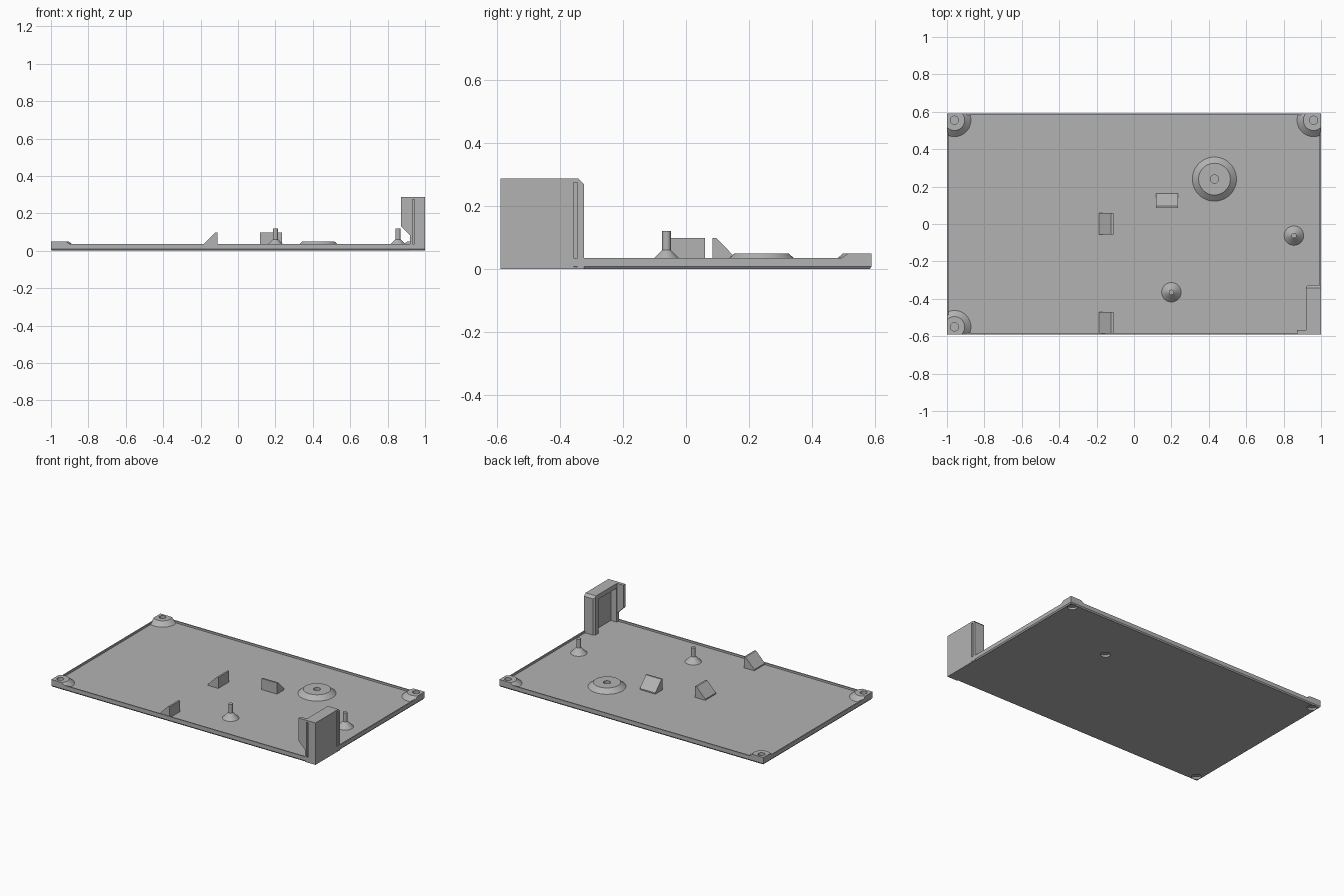
import bpy, bmesh, math
from mathutils import Vector, Matrix

if "Cube" in bpy.data.objects:
    bpy.data.objects.remove(bpy.data.objects["Cube"], do_unlink=True)

GREY = bpy.data.materials.new("plain grey")
GREY.use_nodes = True
GREY.diffuse_color = (0.45, 0.45, 0.45, 1)
GREY.node_tree.nodes["Principled BSDF"].inputs["Base Color"].default_value = (0.45, 0.45, 0.45, 1)

W, D = 1.0, 0.59       # half sizes of the plate
FLOOR, RIM = 0.022, 0.035


def finish(name, bm):
    bmesh.ops.recalc_face_normals(bm, faces=bm.faces)
    me = bpy.data.meshes.new(name)
    bm.to_mesh(me)
    bm.free()
    me.materials.append(GREY)
    ob = bpy.data.objects.new(name, me)
    bpy.context.collection.objects.link(ob)
    return ob


def box(name, lo, hi):
    bm = bmesh.new()
    lo, hi = Vector(lo), Vector(hi)
    bmesh.ops.create_cube(bm, size=1, matrix=Matrix.Translation((lo + hi) / 2)
                          @ Matrix.Diagonal((*(hi - lo), 1)))
    return finish(name, bm)


def prism(name, outline, shift):
    """Flat 3D outline pushed along the shift vector."""
    bm = bmesh.new()
    face = bm.faces.new([bm.verts.new(p) for p in outline])
    ext = bmesh.ops.extrude_face_region(bm, geom=[face])["geom"]
    bmesh.ops.translate(bm, vec=shift, verts=[g for g in ext if isinstance(g, bmesh.types.BMVert)])
    if not any(len(f.verts) == len(outline) and f is not face and f in ext for f in bm.faces):
        bmesh.ops.holes_fill(bm, edges=bm.edges)
    return finish(name, bm)


def lathe(name, profile, x, y, steps=48):
    """Closed (radius, height) profile turned around a vertical axis."""
    bm = bmesh.new()
    rings = []
    for r, z in profile:
        if r == 0:
            rings.append([bm.verts.new((x, y, z))] * steps)
        else:
            rings.append([bm.verts.new((x + r * math.cos(2 * math.pi * i / steps),
                                        y + r * math.sin(2 * math.pi * i / steps), z))
                          for i in range(steps)])
    for a, b in zip(rings, rings[1:] + rings[:1]):
        for i in range(steps):
            j = (i + 1) % steps
            vs = list(dict.fromkeys((a[i], a[j], b[j], b[i])))
            if len(vs) > 2:
                bm.faces.new(vs)
    return finish(name, bm)


def activate(ob):
    bpy.ops.object.select_all(action="DESELECT")
    ob.select_set(True)
    bpy.context.view_layer.objects.active = ob


def boolean(ob, tool, op="DIFFERENCE"):
    activate(ob)
    m = ob.modifiers.new("cut", "BOOLEAN")
    m.operation, m.object, m.solver = op, tool, "EXACT"
    bpy.ops.object.modifier_apply(modifier=m.name)
    bpy.data.objects.remove(tool, do_unlink=True)


def smooth(ob):
    activate(ob)
    bpy.ops.object.shade_smooth_by_angle(angle=math.radians(30))


# Base plate: chamfered lower edge, thin raised rim, sunken floor
bm = bmesh.new()
loops = []
for inset, z in ((0.006, 0.0), (0.0, 0.008), (0.0, RIM), (0.008, RIM), (0.008, FLOOR)):
    loops.append([bm.verts.new((sx * (W - inset), sy * (D - inset), z))
                  for sx, sy in ((-1, -1), (1, -1), (1, 1), (-1, 1))])
for a, b in zip(loops, loops[1:]):
    for i in range(4):
        j = (i + 1) % 4
        bm.faces.new((a[i], a[j], b[j], b[i]))
bm.faces.new(loops[0])
bm.faces.new(loops[-1])
plate = finish("base_plate", bm)

# Screw bosses, three in the corners and one wide one, with recesses underneath
bosses = (("back_right_boss", -0.96, 0.555, 0.055), ("back_left_boss", 0.96, 0.555, 0.055),
          ("front_right_boss", -0.96, -0.55, 0.055), ("wide_boss", 0.43, 0.24, 0.085))
for name, x, y, r in bosses:
    boss = lathe(name, [(0.022, 0.018), (0.022, 0.05), (r, 0.05), (r + 0.033, FLOOR),
                        (r + 0.033, 0.018)], x, y)
    if name != "wide_boss":
        boolean(boss, box("clip", (-W, -D, 0.01), (W, D, 0.1)), "INTERSECT")
    smooth(boss)
    boolean(plate, lathe("recess", [(0, -0.02), (0.03, -0.02), (0.03, 0.014), (0, 0.014)], x, y, 32))

# Locating pins on conical feet
for name, x, y in (("front_pin", 0.2, -0.365), ("side_pin", 0.855, -0.062)):
    smooth(lathe(name, [(0, 0.018), (0.052, 0.018), (0.052, FLOOR), (0.014, 0.06),
                        (0.014, 0.12), (0, 0.12)], x, y))

# Wedge shaped stops
WEDGE = ((0.0, 0.018), (0.0, 0.098), (0.012, 0.098), (0.078, 0.03), (0.078, 0.018))
for name, y in (("front_wedge", -0.585), ("middle_wedge", -0.055)):
    prism(name, [(-0.11 - u, y, z) for u, z in WEDGE], (0, 0.115, 0))
prism("cross_wedge", [(0.118, 0.085 + u, z) for u, z in WEDGE], (0.118, 0, 0))

# Corner post: side block with chamfered back top corner
side = prism("post_side_wall", [(0.92, -D, 0), (0.92, -0.325, 0), (0.92, -0.325, 0.27),
                                (0.92, -0.342, 0.287), (0.92, -D, 0.287)], (0.08, 0, 0))
boolean(side, prism("chamfer", [(0.91, -0.345, -0.1), (0.91, -0.31, -0.1), (0.945, -0.31, -0.1)],
                    (0, 0, 0.6)))
# pocket on the inner face, leaving a lip at the top and back
boolean(side, box("pocket", (0.9, -0.565, FLOOR), (0.965, -0.365, 0.255)))
# narrow outer grooves near the edges
boolean(side, box("side_groove", (0.985, -0.358, 0.006), (1.1, -0.345, 0.275)))
boolean(side, box("front_groove", (0.933, -0.7, 0.008), (0.945, -0.575, 0.275)))

# Front flap of the post with a slanted underside
prism("post_front_flap", [(0.872, -D, 0.13), (0.928, -D, 0.075), (0.928, -D, 0.287),
                          (0.872, -D, 0.287)], (0, 0.022, 0))
